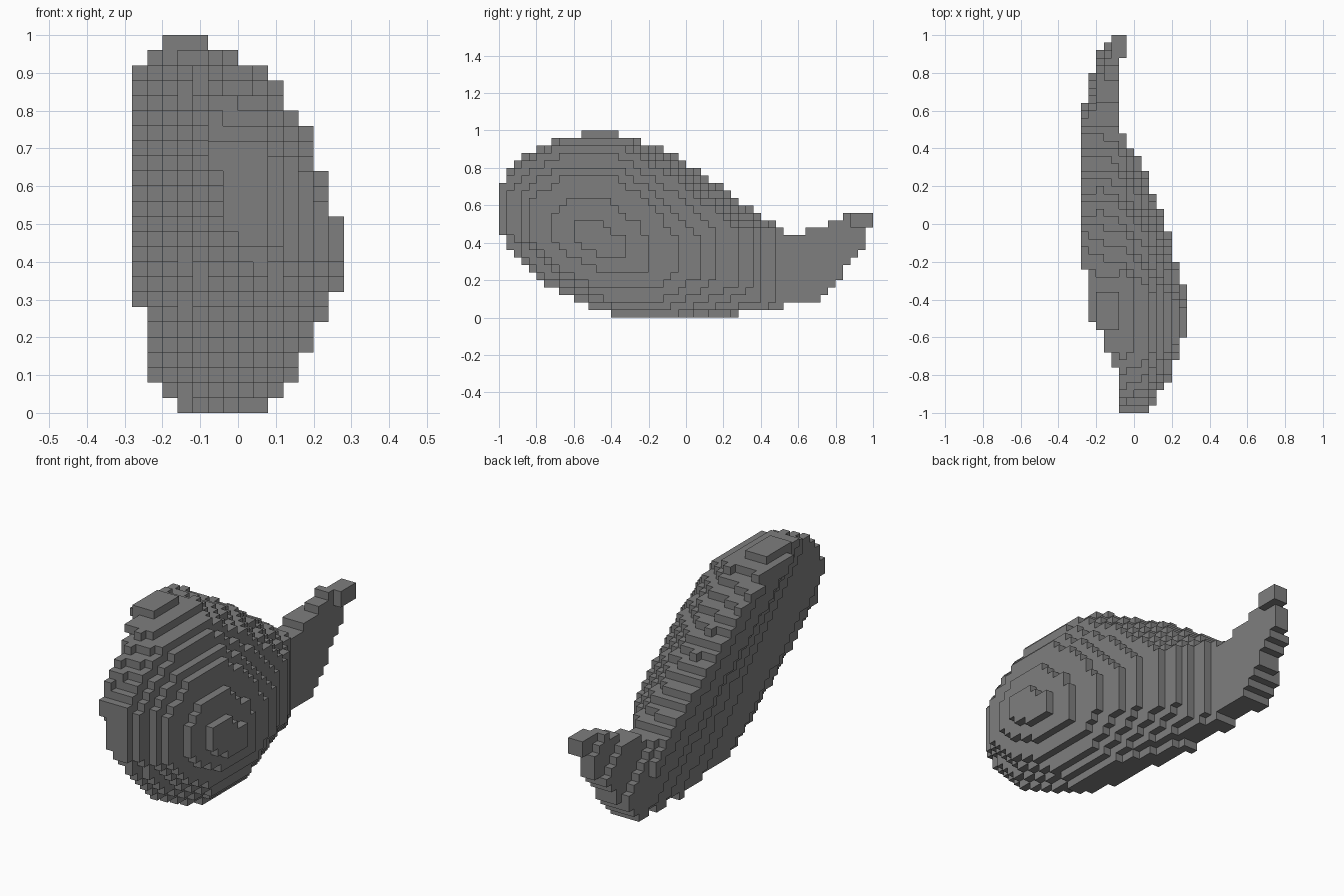
import bpy
import bmesh

cube = bpy.data.objects.get("Cube")
if cube:
    bpy.data.objects.remove(cube, do_unlink=True)

CELL = 0.04
COUNT = (14, 50, 25)
ORIGIN = (-0.28, -1.0, 0.0)

# Side outlines (y, z) of the bulging body at chosen x levels
LEVELS = [-0.24, -0.16, -0.08, -0.04, 0.08, 0.20, 0.28]
WIDEST = [(-1, .44), (-1, .71), (-.88, .87), (-.5, 1), (-.39, 1), (.06, .79),
          (.54, .45), (.54, .05), (.28, .02), (-.37, 0), (-.78, .17)]
FLAT = [(y, min(z, .93)) for y, z in WIDEST]
FLAT[4:6] = [(-.15, .93), (.06, .77)]
OUTLINES = [
    FLAT,
    WIDEST,
    WIDEST[:5] + [(.06, .77), (.52, .45), (.52, .06), (.2, .01)] + WIDEST[9:],
    [(-1, .44), (-1, .71), (-.88, .86), (-.7, .96), (-.28, .96), (.06, .75),
     (.48, .45), (.48, .07), (.14, 0), (-.37, 0), (-.78, .17)],
    [(-1, .45), (-1, .68), (-.86, .84), (-.66, .92), (-.36, .92), (-.02, .72),
     (.28, .46), (.28, .18), (-.08, 0), (-.37, 0), (-.77, .18)],
    [(-.84, .4), (-.84, .6), (-.72, .72), (-.6, .77), (-.42, .77), (-.2, .62),
     (-.04, .42), (-.04, .24), (-.14, .145), (-.44, .145), (-.7, .28)],
    [(-.6, .42), (-.6, .52), (-.58, .53), (-.52, .53), (-.48, .52), (-.4, .46),
     (-.32, .42), (-.32, .34), (-.36, .32), (-.44, .32), (-.54, .38)],
]
TAIL = [(.4, .53), (.48, .48), (.54, .44), (.62, .44), (.64, .47), (.72, .49), (.84, .53),
        (.85, .56), (1, .56), (1, .48), (.96, .46), (.96, .36), (.88, .3), (.8, .17),
        (.68, .08), (.4, .04)]

# Slanted cut of the flatter side, per layer: offset and slope
CUTS = [(1.03, 1.4), (.77, 1.38), (.52, 1.15), (.28, 1),
        (.05, .92), (-.22, 1.2), (-.34, 1.3), (-.42, 1.25)]
# Tail limits, per layer: greatest y, and greatest y + z
ENDS = [(.64, 1.0), (.8, 1.04), (.92, 1.26), (.96, 1.42), (1, 2)]


def inside(poly, y, z):
    hit = False
    for (ya, za), (yb, zb) in zip(poly, poly[1:] + poly[:1]):
        if (za > z) != (zb > z) and y < ya + (z - za) * (yb - ya) / (zb - za):
            hit = not hit
    return hit


def outline_at(x):
    """Blend the two outlines on either side of level x."""
    for n in range(len(LEVELS) - 1):
        low, high = LEVELS[n], LEVELS[n + 1]
        if x <= high + 1e-6:
            t = (x - low) / (high - low)
            return [(a[0] + t * (b[0] - a[0]), a[1] + t * (b[1] - a[1]))
                    for a, b in zip(OUTLINES[n], OUTLINES[n + 1])]
    return OUTLINES[-1]


def build_cells():
    body, tail = set(), set()
    for i in range(COUNT[0]):
        x = ORIGIN[0] + (i + 1) * CELL
        outline = outline_at(x)
        offset, slope = CUTS[i] if i < len(CUTS) else (-9, 0)
        end, slant = ENDS[min(i, len(ENDS) - 1)]
        for j in range(COUNT[1]):
            y = ORIGIN[1] + (j + 0.5) * CELL
            for k in range(COUNT[2]):
                z = (k + 0.5) * CELL
                if y + slope * z < offset:
                    continue
                # The tip is one layer thicker than the rest of the tail
                tip = y > 0.88 and z > 0.48
                if inside(outline, y, z):
                    body.add((i, j, k))
                elif x < (-0.03 if tip else -0.07) and inside(TAIL, y, z) \
                        and y < end and y + z < slant:
                    tail.add((i, j, k))
    return body, tail


def block_object(name, cells, solid, material):
    """Make the exposed faces of a group of cells."""
    bm = bmesh.new()
    corners = {}

    def corner(p):
        if p not in corners:
            corners[p] = bm.verts.new([ORIGIN[a] + p[a] * CELL for a in range(3)])
        return corners[p]

    for cell in sorted(cells):
        for axis in range(3):
            u, v = (axis + 1) % 3, (axis + 2) % 3
            for side in (0, 1):
                beside = list(cell)
                beside[axis] += 2 * side - 1
                if tuple(beside) in solid:
                    continue
                loop = []
                for du, dv in ((0, 0), (1, 0), (1, 1), (0, 1)):
                    p = list(cell)
                    p[axis] += side
                    p[u] += du
                    p[v] += dv
                    loop.append(corner(tuple(p)))
                bm.faces.new(loop if side else loop[::-1])
    mesh = bpy.data.meshes.new(name)
    bm.to_mesh(mesh)
    bm.free()
    mesh.materials.append(material)
    obj = bpy.data.objects.new(name, mesh)
    bpy.context.collection.objects.link(obj)


# Single grey colour
grey = bpy.data.materials.new("medium_grey")
grey.use_nodes = True
colour = (0.21, 0.21, 0.21, 1.0)
grey.diffuse_color = colour
grey.node_tree.nodes["Principled BSDF"].inputs["Base Color"].default_value = colour

# Bulging body and thin upturned tail
body_cells, tail_cells = build_cells()
everything = body_cells | tail_cells
block_object("body", body_cells, everything, grey)
block_object("tail", tail_cells, everything, grey)
